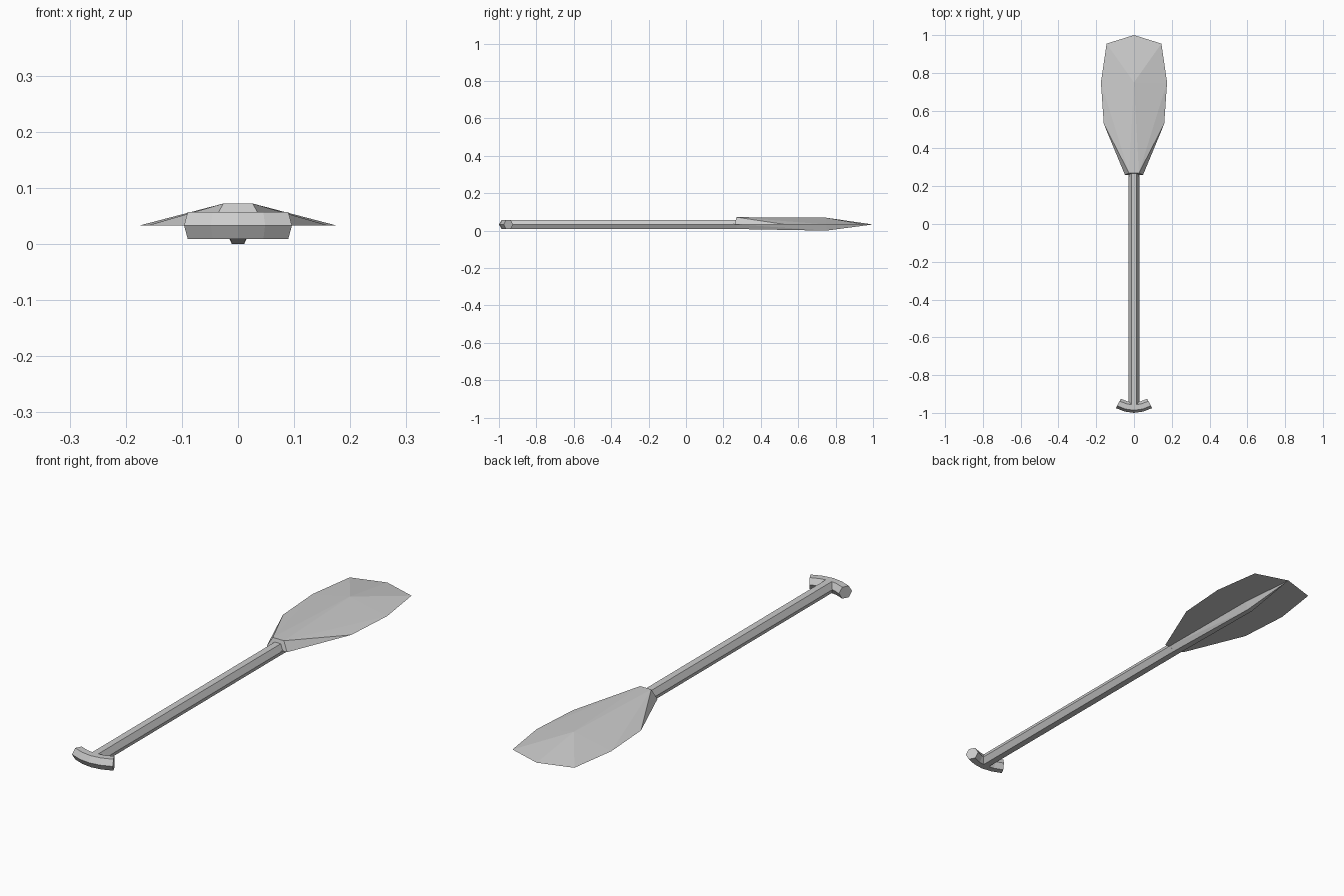
import bpy, bmesh, math
from mathutils import Vector

cube = bpy.data.objects.get("Cube")
if cube:
    bpy.data.objects.remove(cube, do_unlink=True)

MID = 0.033      # height of the paddle's centre plane
R = 0.028        # radius of the hexagonal bar

grey = bpy.data.materials.new("light grey")
grey.use_nodes = True
colour = (0.6, 0.6, 0.6, 1)
grey.diffuse_color = colour
grey.node_tree.nodes["Principled BSDF"].inputs["Base Color"].default_value = colour


def finish(name, bm):
    bmesh.ops.recalc_face_normals(bm, faces=bm.faces[:])
    mesh = bpy.data.meshes.new(name)
    bm.to_mesh(mesh)
    bm.free()
    mesh.materials.append(grey)
    obj = bpy.data.objects.new(name, mesh)
    bpy.context.collection.objects.link(obj)
    return obj


def loft(name, rings):
    """Skin a list of equal point rings and cap both ends."""
    bm = bmesh.new()
    loops = [[bm.verts.new(p) for p in ring] for ring in rings]
    n = len(loops[0])
    for a, b in zip(loops, loops[1:]):
        for i in range(n):
            j = (i + 1) % n
            bm.faces.new((a[i], a[j], b[j], b[i]))
    bm.faces.new(loops[0])
    bm.faces.new(loops[-1])
    return finish(name, bm)


def hull(name, half):
    """Convex solid from points mirrored across x."""
    bm = bmesh.new()
    points = set(half) | {(-x, y, z) for x, y, z in half if x > 0}
    for p in sorted(points):
        bm.verts.new(p)
    result = bmesh.ops.convex_hull(bm, input=bm.verts[:])
    junk = [v for v in result["geom_interior"] if isinstance(v, bmesh.types.BMVert)]
    bmesh.ops.delete(bm, geom=junk, context='VERTS')
    return finish(name, bm)


def hexagon(x, y, direction):
    """Hexagon with flat top and bottom, its wide axis along a direction."""
    wide = Vector((math.cos(direction), math.sin(direction), 0))
    up = Vector((0, 0, 1))
    centre = Vector((x, y, MID))
    return [centre + R * (math.cos(k * math.pi / 3) * wide + math.sin(k * math.pi / 3) * up)
            for k in range(6)]


# Straight shaft
loft("shaft", [hexagon(0, y, 0) for y in (-0.97, 0.27)])

# Curved cross grip
bends = [(-0.083, -0.95, -28), (-0.042, -0.966, -13), (0, -0.972, 0),
         (0.042, -0.966, 13), (0.083, -0.95, 28)]
loft("grip", [hexagon(x, y, math.radians(90 + a)) for x, y, a in bends])

# Faceted blade: flat underside, raised centre and a hexagonal collar at the neck
hull("blade", [(0.048, 0.26, MID), (0.026, 0.27, 0.072),
               (0.16, 0.53, MID), (0.175, 0.75, MID),
               (0.145, 0.955, MID), (0, 1, MID), (0, 0.75, 0.069)])

# Spine under the blade, tapering to the tip
hull("spine", [(R, 0.25, MID + 0.002), (R / 2, 0.25, 0.009),
               (0.024, 0.75, MID + 0.002), (0.011, 0.75, 0),
               (0, 0.998, MID)])
